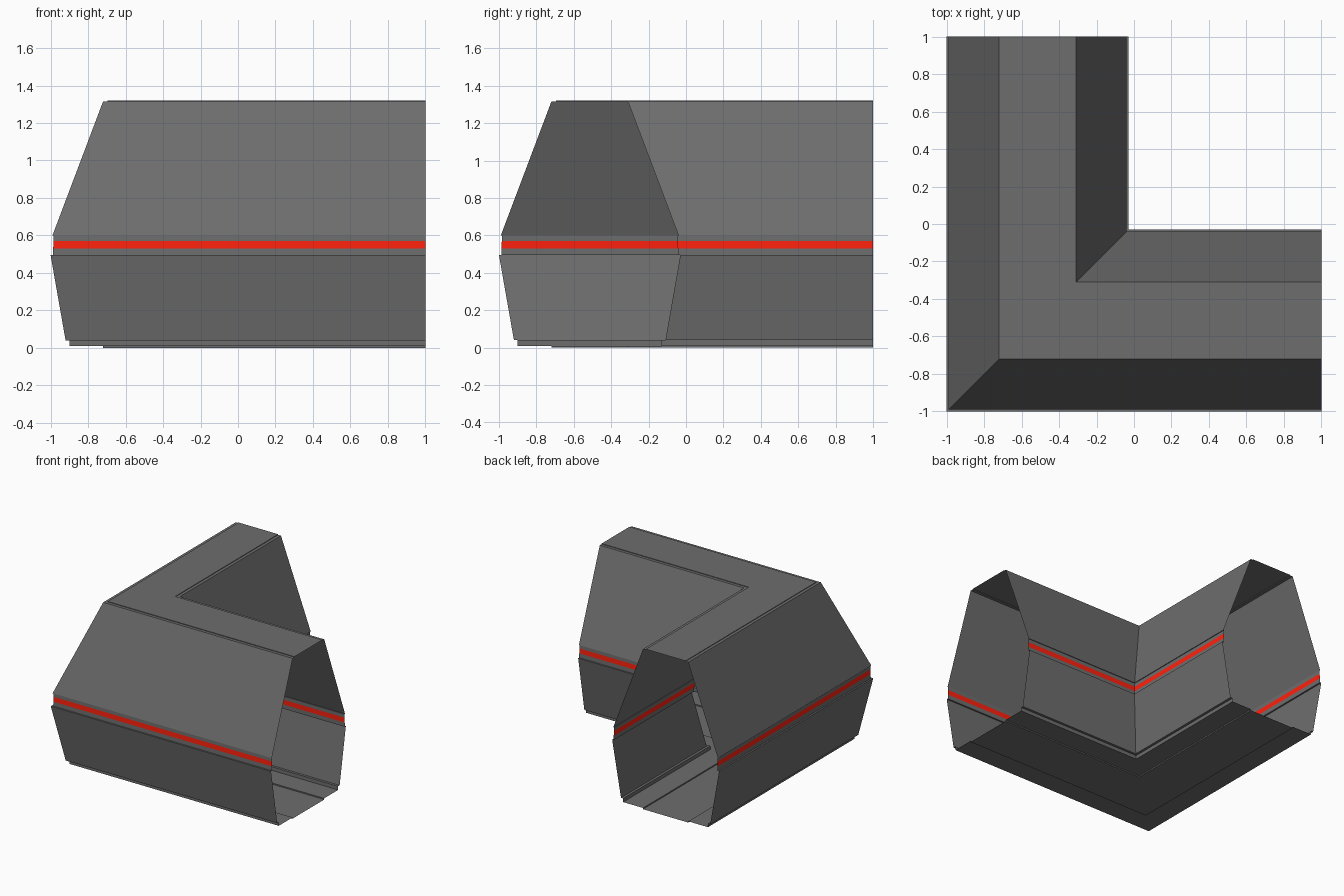
import bpy, bmesh

if "Cube" in bpy.data.objects:
    bpy.data.objects.remove(bpy.data.objects["Cube"])

CENTRE = -0.515   # corridor centre line, same in x and y
END = 1.0         # open ends of both arms


def make_material(name, colour):
    mat = bpy.data.materials.new(name)
    mat.diffuse_color = (*colour, 1)
    mat.use_nodes = True
    mat.node_tree.nodes["Principled BSDF"].inputs["Base Color"].default_value = mat.diffuse_color
    return mat


grey = make_material("dark_grey", (0.155, 0.155, 0.155))
red = make_material("red_stripe", (1.0, 0.015, 0.004))


def sweep(name, profile, material=grey, mirror=True):
    """Sweep (offset, height) points round the mitred 90 degree corner."""
    bm = bmesh.new()
    for side in ((1, -1) if mirror else (1,)):
        rows = []
        for off, z in profile:
            c = CENTRE - side * off   # side 1 is the outer wall, -1 the inner
            rows.append([bm.verts.new(p) for p in
                         ((c, END, z), (c, c, z), (END, c, z))])
        for a, b in zip(rows, rows[1:]):
            for i in range(2):
                quad = [a[i], b[i], b[i + 1], a[i + 1]]
                bm.faces.new(quad if side > 0 else quad[::-1])
    me = bpy.data.meshes.new(name)
    bm.to_mesh(me)
    bm.free()
    me.materials.append(material)
    ob = bpy.data.objects.new(name, me)
    bpy.context.collection.objects.link(ob)
    return ob


# Raised ceiling panel and lowered floor panel
sweep("ceiling_panel", [(-0.18, 1.32), (0.18, 1.32)], mirror=False)
sweep("floor_panel", [(0.205, 0.0), (-0.205, 0.0)], mirror=False)

# Mirrored side parts, top to bottom
sweep("ceiling_edge", [(0.18, 1.32), (0.18, 1.315), (0.205, 1.315)])
sweep("upper_wall", [(0.205, 1.315), (0.475, 0.60), (0.469, 0.60)])
sweep("band_upper", [(0.469, 0.60), (0.470, 0.57)])
sweep("band_stripe", [(0.470, 0.57), (0.471, 0.53)], red)
sweep("band_lower", [(0.471, 0.53), (0.472, 0.495)])
sweep("lower_wall", [(0.472, 0.495), (0.485, 0.495), (0.405, 0.04)])
sweep("floor_edge", [(0.405, 0.04), (0.385, 0.04), (0.385, 0.01),
                     (0.205, 0.01), (0.205, 0.0)])
